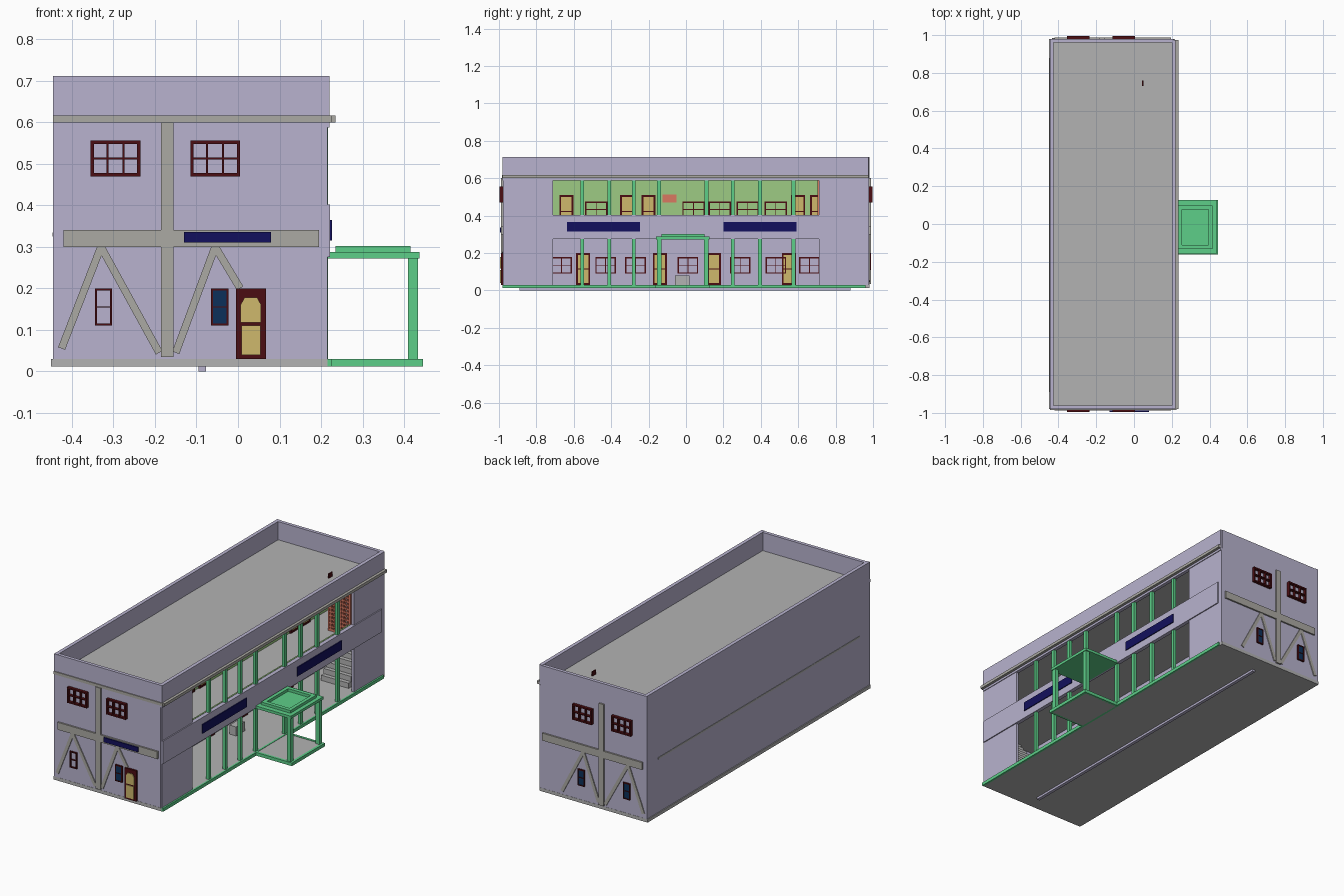
import bpy, bmesh
from mathutils import Vector

if "Cube" in bpy.data.objects:
    bpy.data.objects.remove(bpy.data.objects["Cube"])


def colour(name, r, g, b):
    m = bpy.data.materials.new(name)
    m.diffuse_color = (r, g, b, 1)
    m.use_nodes = True
    m.node_tree.nodes["Principled BSDF"].inputs["Base Color"].default_value = m.diffuse_color
    return m


WALL = colour("lavender_plaster", 0.48, 0.45, 0.62)
GREY = colour("grey_concrete", 0.45, 0.45, 0.45)
TRIM = colour("warm_grey_trim", 0.41, 0.40, 0.37)
GREEN = colour("green_steel", 0.11, 0.62, 0.25)
LIME = colour("light_green_paint", 0.34, 0.60, 0.23)
NAVY = colour("navy_sign", 0.006, 0.005, 0.11)
RED = colour("dark_red_wood", 0.07, 0.004, 0.006)
YELLOW = colour("pale_yellow_panel", 0.62, 0.48, 0.15)
BLUE = colour("dark_blue_glass", 0.004, 0.03, 0.10)
SALMON = colour("salmon_paint", 0.70, 0.19, 0.12)


def finish(name, bm, mat):
    bmesh.ops.recalc_face_normals(bm, faces=bm.faces)
    me = bpy.data.meshes.new(name)
    bm.to_mesh(me)
    bm.free()
    me.materials.append(mat)
    ob = bpy.data.objects.new(name, me)
    bpy.context.collection.objects.link(ob)
    return ob


def part(name, mat, *boxes):
    """One object made of boxes (x0, x1, y0, y1, z0, z1)."""
    bm = bmesh.new()
    for x0, x1, y0, y1, z0, z1 in boxes:
        vs = bmesh.ops.create_cube(bm, size=1)["verts"]
        for v in vs:
            v.co = ((x0 + x1) / 2 + v.co.x * (x1 - x0),
                    (y0 + y1) / 2 + v.co.y * (y1 - y0),
                    (z0 + z1) / 2 + v.co.z * (z1 - z0))
    return finish(name, bm, mat)


def prism(name, mat, outline, y0, y1):
    """Extrude an (x, z) outline from y0 to y1."""
    bm = bmesh.new()
    f = bm.faces.new([bm.verts.new((x, y0, z)) for x, z in outline])
    new = bmesh.ops.extrude_face_region(bm, geom=[f])["geom"]
    bmesh.ops.translate(bm, vec=(0, y1 - y0, 0),
                        verts=[v for v in new if isinstance(v, bmesh.types.BMVert)])
    return finish(name, bm, mat)


def grid(a0, a1, b0, b1, cols, rows, w):
    """Rectangles (a0, a1, b0, b1) of a window frame with glazing bars."""
    out = []
    for i in range(cols + 1):
        h = w if i in (0, cols) else w * 0.6
        c = a0 + h / 2 + (a1 - a0 - h) * i / cols
        out.append((c - h / 2, c + h / 2, b0, b1))
    for i in range(rows + 1):
        h = w if i in (0, rows) else w * 0.6
        c = b0 + h / 2 + (b1 - b0 - h) * i / rows
        out.append((a0, a1, c - h / 2, c + h / 2))
    return out


def end_boxes(side, rects, d0, d1):
    ys = sorted((side * d0, side * d1))
    return [(a, b, *ys, c, d) for a, b, c, d in rects]


# floor, slabs, roof
part("ground_floor", GREY, (-0.45, 0.215, -0.98, 0.98, 0.012, 0.03))
part("upper_floor", GREY, (-0.43, 0.2, -0.96, 0.96, 0.32, 0.335))
part("rear_floor_edge", GREY, (-0.447, -0.44, -0.89, 0.88, 0.325, 0.335))
part("roof", GREY, (-0.43, 0.205, -0.965, 0.965, 0.592, 0.61))
part("floor_edge_strip", GREEN, (0.213, 0.225, -0.98, 0.96, 0.012, 0.03))

# outer walls with parapet
part("rear_wall", WALL, (-0.445, -0.425, -0.98, 0.98, 0.03, 0.712))
for s, n in ((-1, "front"), (1, "back")):
    part(n + "_end_wall", WALL, *end_boxes(s, [(-0.44, 0.21, 0.03, 0.711)], 0.96, 0.979))
    part(n + "_facade_panel", WALL, *[(0.2, 0.216, *sorted((s * 0.71, s * 0.978)), 0.03, 0.6)])
part("facade_parapet", WALL, (0.2, 0.22, -0.98, 0.975, 0.588, 0.712))
part("facade_band", WALL, (0.2, 0.222, -0.978, 0.95, 0.275, 0.402))
part("band_lining", LIME, (0.192, 0.2, -0.71, 0.71, 0.335, 0.404))
part("cornice", TRIM, (0.218, 0.235, -0.98, 0.975, 0.6, 0.616))
part("facade_signs", NAVY, (0.221, 0.227, -0.635, -0.245, 0.315, 0.365),
     (0.221, 0.227, 0.2, 0.59, 0.315, 0.365))

# gallery columns
part("gallery_columns", GREEN, *[
    (0.2, 0.217, y - 0.01, y + 0.01, z0, z1)
    for y in (-0.555, -0.41, -0.28, -0.145, 0.11, 0.25, 0.395, 0.575)
    for z0, z1 in ((0.03, 0.276), (0.40, 0.59))])

# timber trim on both end walls
def diagonal(name, side, p, q, w=0.018):
    p, q = Vector(p), Vector(q)
    d = (q - p).normalized() * w / 2
    n = Vector((-d.y, d.x))
    prism(name, TRIM, [p + n, q + n, q - n, p - n], side * 0.975, side * 0.984)


for s, n in ((-1, "front"), (1, "back")):
    part(n + "_timber_frame", TRIM, *end_boxes(
        s, [(-0.185, -0.155, 0.035, 0.6), (-0.42, 0.195, 0.30, 0.341)], 0.975, 0.988))
    last = (0.005, 0.2) if s < 0 else (0.075, 0.05)
    for p, q in (((-0.425, 0.055), (-0.33, 0.3)), ((-0.33, 0.3), (-0.19, 0.045)),
                 ((-0.15, 0.045), (-0.055, 0.3)), ((-0.055, 0.3), last)):
        diagonal(n + "_brace", s, p, q)
    for x in (-0.355, -0.115):
        part(n + "_upper_window", RED, *end_boxes(
            s, grid(x, x + 0.12, 0.47, 0.556, 3, 2, 0.008), 0.975, 0.996))
    for x in (-0.345, -0.065):
        part(n + "_lower_window", RED, *end_boxes(
            s, grid(x, x + 0.042, 0.11, 0.2, 1, 2, 0.005), 0.975, 0.988))
        if s > 0 or x > -0.1:
            part(n + "_lower_glass", BLUE, *end_boxes(
                s, [(x + 0.003, x + 0.039, 0.113, 0.197)], 0.975, 0.985))
part("front_cornice", TRIM, (-0.445, 0.225, -0.984, -0.976, 0.6, 0.616))
part("front_sign", NAVY, (-0.13, 0.08, -0.995, -0.987, 0.31, 0.336))

# front door
part("front_door", RED, (-0.005, 0.068, -0.99, -0.975, 0.03, 0.2))
part("front_door_lower_panel", YELLOW, (0.008, 0.054, -0.994, -0.985, 0.04, 0.11))
prism("front_door_upper_panel", YELLOW, [
    (0.006, 0.118), (0.056, 0.118), (0.056, 0.16), (0.046, 0.178),
    (0.016, 0.178), (0.006, 0.16)], -0.994, -0.985)

# inner partition behind the gallery
part("ground_partition", WALL, (-0.095, -0.077, -0.89, 0.88, 0.0, 0.32))
part("upper_partition", LIME, (-0.095, -0.077, -0.96, 0.96, 0.335, 0.593))
X = -0.077


def inner_window(y0, y1, z0, z1):
    part("gallery_window", RED, *[(X - 0.002, X + 0.007, *r)
                                  for r in grid(y0, y1, z0, z1, 2, 2, 0.007)])


def inner_door(y, z0, z1, w=0.075):
    part("gallery_door", RED, *[(X - 0.002, X + 0.008, *r) for r in
                                grid(y - w / 2, y + w / 2, z0, z1, 1, 2, 0.01)])
    part("gallery_door_panel", YELLOW,
         (X - 0.002, X + 0.005, y - w / 2 + 0.005, y + w / 2 - 0.005, z0, z1 - 0.005))


for y in (-0.48, 0.04, 0.18, 0.33, 0.48):
    inner_window(y - 0.06, y + 0.06, 0.39, 0.475)
for y in (-0.64, -0.315, -0.2, 0.6, 0.7):
    inner_door(y, 0.335, 0.51)
for y in (-0.665, -0.43, -0.27, 0.01, 0.29, 0.48, 0.66):
    inner_window(y - 0.055, y + 0.055, 0.09, 0.178)
for y in (-0.55, -0.14, 0.15, 0.55):
    inner_door(y, 0.03, 0.2)
part("notice_board", SALMON, (X - 0.002, X + 0.006, -0.125, -0.05, 0.47, 0.512))
part("reception_desk", GREY, (-0.01, 0.03, -0.06, 0.02, 0.03, 0.08))
part("stair_screen", SALMON, *[(a, b, 0.703, 0.712, c, d) for a, b, c, d in
                               grid(0.06, 0.2, 0.335, 0.59, 9, 12, 0.012)])

# stairs at both ends
for s, n in ((-1, "front"), (1, "back")):
    steps = []
    for i in range(10):
        ys = sorted((s * (0.73 + 0.022 * i), s * (0.755 + 0.022 * i)))
        z = 0.03 + 0.029 * (i + 1)
        steps.append((0.0, 0.17, *ys, z - 0.029, z))
    part(n + "_stairs", GREY, *steps)
part("roof_rod", RED, (0.043, 0.049, 0.73, 0.76, 0.605, 0.635))

# entrance porch
part("porch_floor", GREY, (0.22, 0.435, -0.152, 0.118, 0.012, 0.028))
part("porch_floor_rim", GREEN, (0.22, 0.445, -0.162, -0.148, 0.012, 0.03),
     (0.22, 0.445, 0.114, 0.128, 0.012, 0.03), (0.431, 0.445, -0.162, 0.128, 0.012, 0.03))
part("porch_posts", GREEN, *[(0.409, 0.433, y, y + 0.024, 0.03, 0.275) for y in (-0.155, 0.097)])
part("porch_canopy", GREEN, (0.215, 0.437, -0.16, 0.126, 0.272, 0.287))
part("porch_canopy_rim", GREEN, *[(a, b, c, d, 0.285, 0.302) for a, b, c, d in
     ((0.235, 0.415, -0.132, -0.11), (0.235, 0.415, 0.076, 0.098),
      (0.235, 0.255, -0.132, 0.098), (0.395, 0.415, -0.132, 0.098))])
